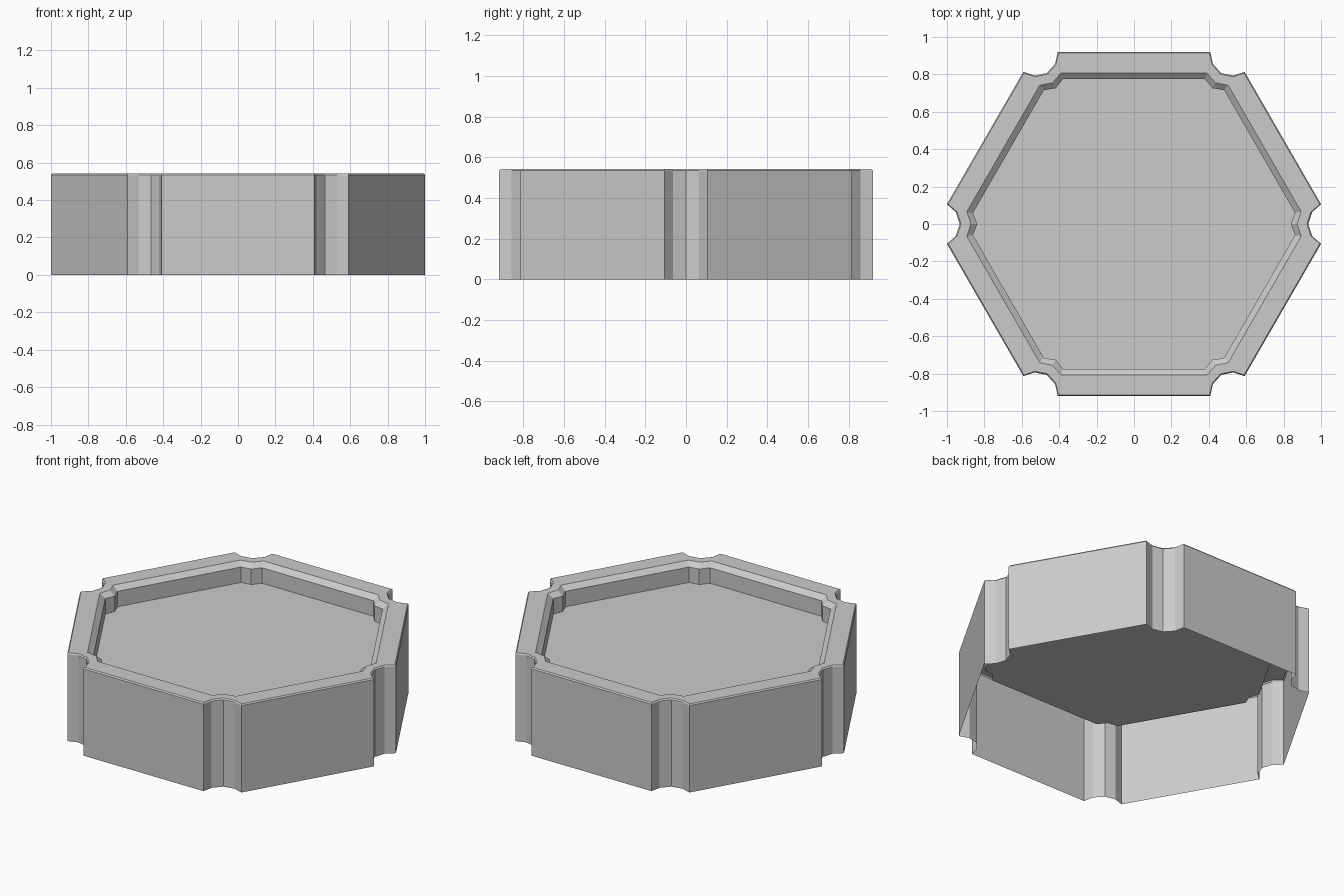
import bpy, bmesh
from math import cos, sin, radians

if "Cube" in bpy.data.objects:
    bpy.data.objects.remove(bpy.data.objects["Cube"])


def ring(bm, z, corner, inset=0.0):
    """Hexagonal outline: half a corner profile mirrored, repeated six times."""
    half = [(x - inset, y) for x, y in corner]
    pts = [(x, -y) for x, y in half] + [half[1], half[0]]
    verts = []
    for i in range(6):
        c, s = cos(radians(60 * i)), sin(radians(60 * i))
        verts += [bm.verts.new((x * c - y * s, x * s + y * c, z)) for x, y in pts]
    return verts


# corner profiles, from the end of a flat side to the middle of the notch
outer = [(1.0, 0.106), (0.953, 0.064), (0.932, 0.0)]
rim = [(0.894, 0.066), (0.883, 0.033), (0.872, 0.0)]
floor = [(0.861, 0.059), (0.850, 0.030), (0.838, 0.0)]

bm = bmesh.new()
# open-bottomed wall, edge bevel, rim, inner chamfer, recess wall
rings = [
    ring(bm, 0.0, outer),
    ring(bm, 0.534, outer),
    ring(bm, 0.542, outer, 0.007),
    ring(bm, 0.542, rim),
    ring(bm, 0.515, floor),
    ring(bm, 0.42, floor),
]
for a, b in zip(rings, rings[1:]):
    n = len(a)
    for i in range(n):
        j = (i + 1) % n
        bm.faces.new((a[i], a[j], b[j], b[i]))
# recessed floor
bm.faces.new(rings[-1])

mesh = bpy.data.meshes.new("hex_tray")
bm.to_mesh(mesh)
bm.free()
tray = bpy.data.objects.new("hex_tray", mesh)
bpy.context.collection.objects.link(tray)
